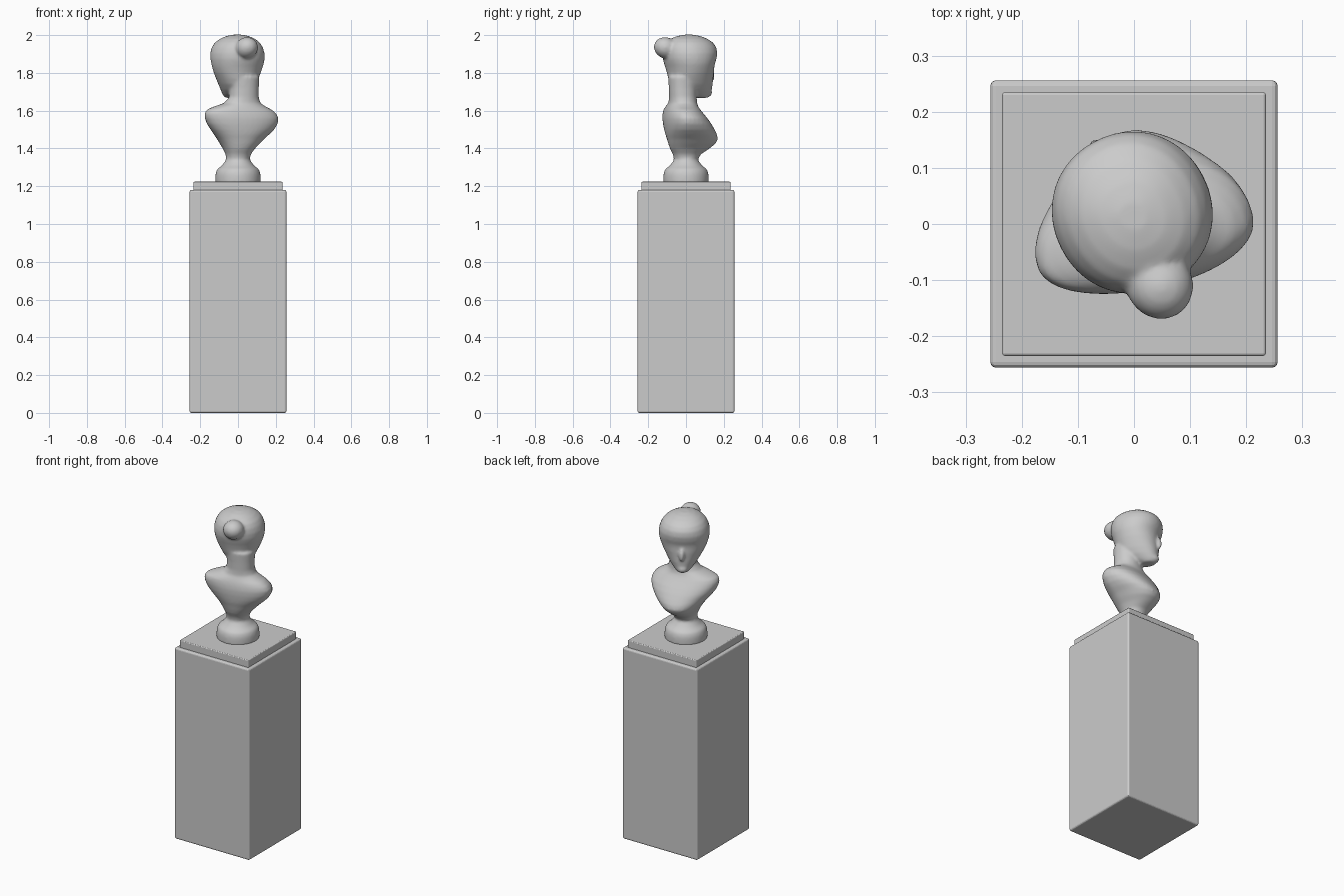
import bpy, bmesh, math
from mathutils import Matrix, Vector


def block(name, half, z0, z1, bevel):
    bm = bmesh.new()
    bmesh.ops.create_cube(bm, size=1, matrix=Matrix.Translation((0, 0, (z0 + z1) / 2))
                          @ Matrix.Diagonal((2 * half, 2 * half, z1 - z0, 1)))
    me = bpy.data.meshes.new(name)
    bm.to_mesh(me)
    bm.free()
    ob = bpy.data.objects.new(name, me)
    bpy.context.collection.objects.link(ob)
    mod = ob.modifiers.new("soft_edges", 'BEVEL')
    mod.width, mod.segments = bevel, 3
    return ob


def loft(bm, rings, yaw, segs=40, power=2.0):
    """Rings: z, left, right, back, front, y of widest point; turned by yaw."""
    rot = Matrix.Rotation(math.radians(yaw), 3, 'Z')
    loops = []
    for z, l, r, b, f, c in rings:
        loop = []
        for i in range(segs):
            a = 2 * math.pi * i / segs
            ca, sa = math.cos(a), math.sin(a)
            sx = math.copysign(abs(ca) ** (2 / power), ca)
            sy = math.copysign(abs(sa) ** (2 / power), sa)
            x = (l + r) / 2 + (r - l) / 2 * sx
            y = c + (f - c if sy > 0 else c - b) * sy
            loop.append(bm.verts.new(rot @ Vector((x, y, z))))
        loops.append(loop)
    for p, q in zip(loops, loops[1:]):
        for i in range(segs):
            j = (i + 1) % segs
            bm.faces.new((p[i], p[j], q[j], q[i]))
    bm.faces.new(loops[0][::-1])
    bm.faces.new(loops[-1])


def blob(bm, centre, radii, yaw, tilt=0):
    rot = Matrix.Rotation(math.radians(yaw), 4, 'Z')
    bmesh.ops.create_uvsphere(bm, u_segments=24, v_segments=16, radius=1,
                              matrix=rot @ Matrix.Translation(centre)
                              @ Matrix.Rotation(math.radians(tilt), 4, 'X')
                              @ Matrix.Diagonal((*radii, 1)))


# Pedestal
block("pedestal", 0.256, 0, 1.18, 0.01)
block("pedestal_cap", 0.235, 1.16, 1.224, 0.005)

bm = bmesh.new()
# Round foot
foot = [(1.215, .12), (1.25, .12), (1.27, .118), (1.29, .11), (1.31, .085),
        (1.335, .066), (1.36, .062), (1.39, .06)]
loft(bm, [(z, -r, r, -r, r, 0) for z, r in foot], 0)

# Torso and neck, turned slightly
loft(bm, [
    (1.34, -.06, .06, -.062, .06, 0),
    (1.37, -.065, .068, -.07, .08, 0),
    (1.40, -.078, .09, -.086, .125, 0),
    (1.425, -.092, .115, -.095, .155, 0),
    (1.45, -.108, .138, -.102, .167, -.005),
    (1.475, -.128, .166, -.11, .16, -.01),
    (1.50, -.148, .19, -.115, .146, -.02),
    (1.53, -.17, .208, -.119, .127, -.025),
    (1.56, -.183, .212, -.12, .105, -.03),
    (1.585, -.186, .198, -.117, .085, -.035),
    (1.605, -.175, .175, -.112, .07, -.035),
    (1.62, -.14, .145, -.106, .06, -.03),
    (1.64, -.08, .115, -.096, .053, -.025),
    (1.67, -.052, .105, -.094, .05, -.025),
    (1.72, -.05, .105, -.096, .05, -.025),
    (1.78, -.06, .11, -.1, .06, -.02),
], 12, power=2.15)

# Head, turned further
loft(bm, [
    (1.668, -.025, .035, .06, .125, .09),
    (1.685, -.045, .055, .0, .142, .06),
    (1.71, -.066, .08, -.06, .143, .03),
    (1.74, -.085, .1, -.085, .145, .02),
    (1.77, -.101, .115, -.095, .145, .02),
    (1.80, -.116, .129, -.1, .146, .02),
    (1.83, -.127, .14, -.108, .146, .02),
    (1.85, -.132, .146, -.115, .149, .02),
    (1.875, -.136, .149, -.122, .158, .02),
    (1.905, -.135, .148, -.124, .164, .02),
    (1.935, -.126, .138, -.12, .16, .02),
    (1.96, -.11, .122, -.107, .143, .02),
    (1.98, -.085, .096, -.085, .113, .02),
    (1.994, -.055, .066, -.052, .077, .02),
    (2.002, -.02, .03, -.015, .04, .02),
], 27, power=2.1)
# Hair bun, nose, chin
blob(bm, (-.008, -.115, 1.932), (.06, .066, .056), 27, -20)
blob(bm, (.003, .146, 1.795), (.017, .02, .042), 27, 12)
blob(bm, (.003, .128, 1.695), (.03, .022, .022), 27)

me = bpy.data.meshes.new("bust")
bmesh.ops.recalc_face_normals(bm, faces=bm.faces)
bm.to_mesh(me)
bm.free()
bust = bpy.data.objects.new("bust", me)
bpy.context.collection.objects.link(bust)
mod = bust.modifiers.new("blend", 'REMESH')
mod.mode, mod.voxel_size, mod.use_smooth_shade = 'VOXEL', 0.007, True
mod = bust.modifiers.new("soften", 'SMOOTH')
mod.factor, mod.iterations = 0.5, 8
